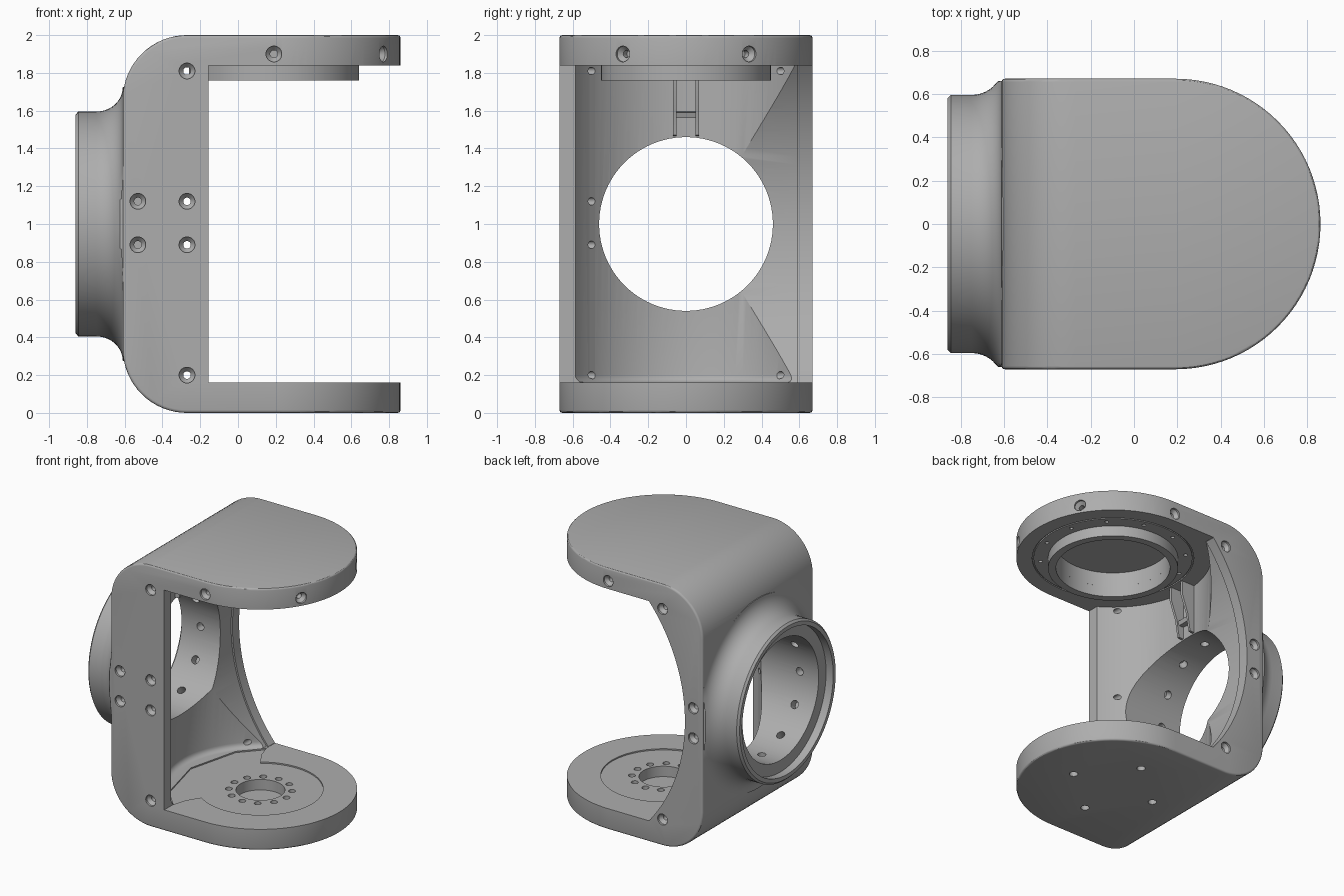
import bpy, bmesh
from math import sin, cos, pi, sqrt, asin, radians
from mathutils import Vector

cube = bpy.data.objects.get("Cube")
if cube:
    bpy.data.objects.remove(cube)

grey = bpy.data.materials.new("matte grey")
grey.use_nodes = True
colour = (0.42, 0.42, 0.42, 1)
grey.diffuse_color = colour
grey.node_tree.nodes["Principled BSDF"].inputs["Base Color"].default_value = colour

X, Y, Z = Vector((1, 0, 0)), Vector((0, 1, 0)), Vector((0, 0, 1))
CX, R = 0.19, 0.67           # turning axis and half width
FLOOR, CEIL, WALL = 0.16, 1.84, -0.155


def make(name, bm):
    bmesh.ops.recalc_face_normals(bm, faces=bm.faces)
    mesh = bpy.data.meshes.new(name)
    bm.to_mesh(mesh)
    bm.free()
    mesh.materials.append(grey)
    obj = bpy.data.objects.new(name, mesh)
    bpy.context.collection.objects.link(obj)
    return obj


def lathe(bm, profile, origin, axis, segs=32, closed=False):
    """Revolve (radius, distance) points round an axis."""
    axis = Vector(axis).normalized()
    u = axis.orthogonal().normalized()
    v = axis.cross(u)
    rings = []
    for r, t in profile:
        rings.append([bm.verts.new(Vector(origin) + axis * t
                      + (u * cos(2 * pi * i / segs) + v * sin(2 * pi * i / segs)) * r)
                      for i in range(segs)])
    pairs = list(zip(rings, rings[1:]))
    if closed:
        pairs.append((rings[-1], rings[0]))
    else:
        bm.faces.new(rings[0])
        bm.faces.new(rings[-1])
    for a, b in pairs:
        for i in range(segs):
            j = (i + 1) % segs
            bm.faces.new((a[i], a[j], b[j], b[i]))


def prism(bm, points, depth):
    """Extrude a flat outline of 3D points along a vector."""
    face = bm.faces.new([bm.verts.new(p) for p in points])
    new = bmesh.ops.extrude_face_region(bm, geom=[face])["geom"]
    bmesh.ops.translate(bm, vec=depth, verts=[g for g in new if isinstance(g, bmesh.types.BMVert)])


def combine(target, bm, operation="DIFFERENCE"):
    tool = make("cutter", bm)
    tool.hide_render = True
    mod = target.modifiers.new("boolean", "BOOLEAN")
    mod.operation, mod.object, mod.solver = operation, tool, "EXACT"
    bpy.context.view_layer.objects.active = target
    bpy.ops.object.modifier_apply(modifier=mod.name)
    bpy.data.objects.remove(tool)


def on_circle(radius, angle, z):
    return Vector((CX + radius * cos(angle), radius * sin(angle), z))


# Outer block: D-shaped plan, big round on the two back-plate edges, soft rims
bm = bmesh.new()
outline = [on_circle(R, -pi / 2 + pi * i / 48, 0) for i in range(49)]
outline += [Vector((-0.61, R, 0)), Vector((-0.61, -R, 0))]
prism(bm, outline, Z * 2)
bm.normal_update()
big = [e for e in bm.edges if all(v.co.x < -0.6 for v in e.verts)
       and abs(e.verts[0].co.y - e.verts[1].co.y) > 1]
bmesh.ops.bevel(bm, geom=big, offset=0.34, segments=16, profile=0.5, affect="EDGES")
bmesh.ops.recalc_face_normals(bm, faces=bm.faces)
rims = [e for e in bm.edges if e.calc_face_angle(0) > radians(50)]
bmesh.ops.bevel(bm, geom=rims, offset=0.015, segments=3, profile=0.5, affect="EDGES")
body = make("bracket_body", bm)

# Flared collar on the side plate, trimmed to the body width
bm = bmesh.new()
profile = [(0.58, -0.86), (0.595, -0.845)]
profile += [(0.725 - 0.13 * cos(a), -0.75 + 0.14 * sin(a)) for a in [pi / 2 * i / 10 for i in range(11)]]
profile.append((0.725, -0.57))
lathe(bm, profile, Z, X, 96)
for v in bm.verts:
    v.co.y = max(-0.66, min(0.66, v.co.y))
combine(body, bm, "UNION")

# Opening between the two arms
bm = bmesh.new()
prism(bm, [(WALL, -1, FLOOR), (1, -1, FLOOR), (1, -1, CEIL), (WALL, -1, CEIL)], Y * 2)
combine(body, bm)

# Round cavity with a small fillet at the floor
bm = bmesh.new()
fillet = [(0.68 - 0.04 + 0.04 * sin(a), FLOOR + 0.04 - 0.04 * cos(a))
          for a in [pi / 2 * i / 5 for i in range(6)]]
lathe(bm, fillet + [(0.68, CEIL)], X * CX, Z, 96)
combine(body, bm)

# Arched cutaway in the rear wall, slightly deeper inside its lip
for radius, y_end in ((1.31, 1), (1.322, 0.59)):
    bm = bmesh.new()
    half = asin(0.838 / radius)
    arc = [(0.85 - radius * cos(a), 0.05, 1 + radius * sin(a))
           for a in [-half + 2 * half * i / 40 for i in range(41)]]
    prism(bm, arc + [(-0.1, 0.05, 1.838), (-0.1, 0.05, 0.162)], Y * (y_end - 0.05))
    combine(body, bm)

# Stepped bore through the collar
bm = bmesh.new()
lathe(bm, [(0.55, -1), (0.55, -0.8), (0.46, -0.8), (0.46, 0)], Z, X, 96)
combine(body, bm)

# Recess in the upper arm and hub hole in the lower arm
bm = bmesh.new()
lathe(bm, [(0.395, 1.8), (0.395, 1.95)], X * CX, Z, 64)
lathe(bm, [(0.17, 0.07), (0.17, 0.3)], X * CX, Z, 48)
lathe(bm, [(0.55, 1.83), (0.56, 1.83), (0.56, 1.85), (0.55, 1.85)], X * CX, Z, 96, True)
combine(body, bm)

# Shallow keyhole-shaped seat on the lower arm
bm = bmesh.new()
seat = [on_circle(0.435, radians(-125 + 250 * i / 48), 0.15) for i in range(49)]
seat += [Vector((-0.12, 0.45, 0.15)), Vector((-0.155, 0.56, 0.15)),
         Vector((-0.3, 0.4, 0.15)), Vector((-0.4, 0, 0.15)), Vector((-0.3, -0.4, 0.15)),
         Vector((-0.155, -0.56, 0.15)), Vector((-0.12, -0.45, 0.15))]
prism(bm, seat, Z * 0.1)
combine(body, bm)

# Screw holes and bolt circles
bm = bmesh.new()


def screw_hole(origin, direction, depth):
    lathe(bm, [(0.042, -0.02), (0.042, 0.015), (0.02, 0.04), (0.02, depth)], origin, direction, 20)


for side in (-1, 1):
    spots = [(-0.27, 1.81, 0.25), (-0.27, 0.2, 0.25), (-0.53, 1.12, 0.1), (-0.53, 0.89, 0.1)]
    if side < 0:
        spots += [(-0.27, 1.12, 0.25), (-0.27, 0.89, 0.25)]
    for x, z, depth in spots:
        screw_hole((x, side * R, z), -side * Y, depth)
for angle in (-90, -30, 30, 90):
    p = on_circle(R, radians(angle), 1.9)
    screw_hole(p, on_circle(0, 0, 1.9) - p, 0.08)
for i in range(12):
    a = pi * i / 6
    lathe(bm, [(0.025, 0.1), (0.025, 0.2)], on_circle(0.22, a, 0), Z, 16)
    lathe(bm, [(0.014, 1.8), (0.014, 1.87)], on_circle(0.505, a + pi / 12, 0), Z, 12)
    radial = Vector((0, cos(a), sin(a)))
    lathe(bm, [(0.03, 0.4), (0.03, 0.52)], Z - X * 0.64, radial, 16)
for i in range(4):
    lathe(bm, [(0.03, -0.05), (0.03, 0.05)], on_circle(0.335, pi * i / 2 - 0.08, 0), Z, 16)
combine(body, bm)

# Bearing ring hanging under the upper arm
bm = bmesh.new()
lathe(bm, [(0.395, 1.76), (0.45, 1.76), (0.45, 1.85), (0.395, 1.85)], X * CX, Z, 96, True)
ring = make("bearing_ring", bm)

# Cable channel above the bore: two cheeks and a crossbar
bm = bmesh.new()
cheek = [(-0.52, 1.462), (-0.45, 1.47), (-0.43, 1.6), (-0.38, 1.74), (-0.38, 1.85), (-0.52, 1.85)]
for y in (-0.068, 0.05):
    prism(bm, [(x, y, z) for x, z in cheek], Y * 0.018)
bar = [(-0.52, 1.56), (-0.45, 1.56), (-0.44, 1.59), (-0.52, 1.6)]
prism(bm, [(x, -0.06, z) for x, z in bar], Y * 0.12)
channel = make("cable_channel", bm)

# Smooth curved surfaces, keep edges crisp
for obj in (body, ring, channel):
    bpy.ops.object.select_all(action="DESELECT")
    obj.select_set(True)
    bpy.context.view_layer.objects.active = obj
    bpy.ops.object.shade_smooth_by_angle(angle=radians(30))
